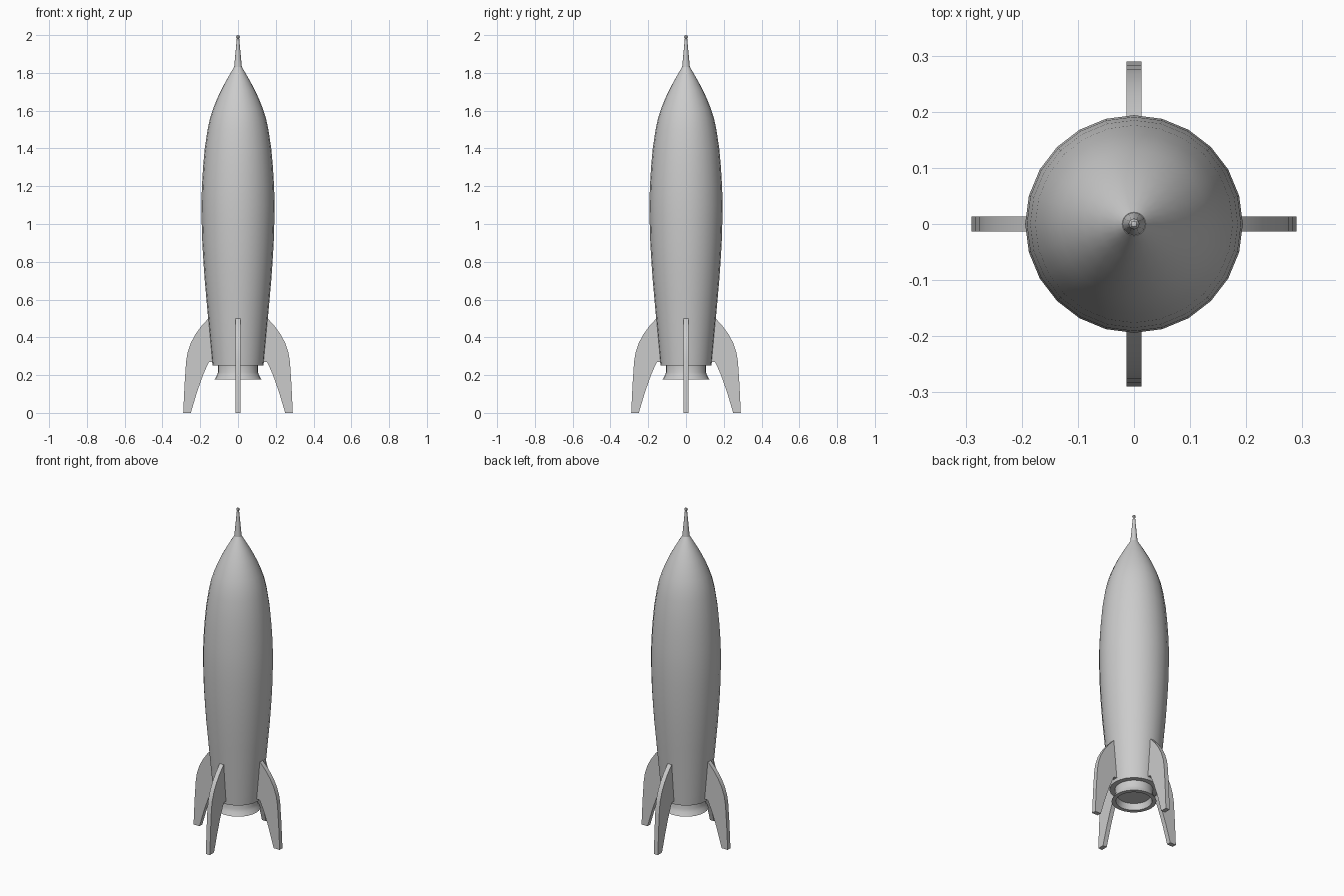
import bpy, bmesh
from math import pi, cos, sin, radians

if "Cube" in bpy.data.objects:
    bpy.data.objects.remove(bpy.data.objects["Cube"])


def finish(name, bm, smooth=True):
    bmesh.ops.recalc_face_normals(bm, faces=bm.faces)
    me = bpy.data.meshes.new(name)
    bm.to_mesh(me)
    bm.free()
    ob = bpy.data.objects.new(name, me)
    bpy.context.collection.objects.link(ob)
    if smooth:
        bpy.ops.object.select_all(action='DESELECT')
        ob.select_set(True)
        bpy.context.view_layer.objects.active = ob
        bpy.ops.object.shade_smooth_by_angle(angle=radians(30))
    return ob


def lathe(name, profile, sides):
    """Revolve (radius, z) points around z, closing both ends with caps."""
    bm = bmesh.new()
    rings = [[bm.verts.new((r * cos(2 * pi * i / sides), r * sin(2 * pi * i / sides), z))
              for i in range(sides)] for r, z in profile]
    for a, b in zip(rings, rings[1:]):
        for i in range(sides):
            j = (i + 1) % sides
            bm.faces.new((a[i], a[j], b[j], b[i]))
    bm.faces.new(rings[0])
    bm.faces.new(rings[-1])
    return finish(name, bm)


def fin(name, outline, half, angle):
    """Flat plate from an (outward, z) outline, turned around z."""
    bm = bmesh.new()
    c, s = round(cos(angle)), round(sin(angle))
    sides = [[bm.verts.new((r * c - t * s, r * s + t * c, z)) for r, z in outline]
             for t in (-half, half)]
    n = len(outline)
    for i in range(n):
        j = (i + 1) % n
        bm.faces.new((sides[0][i], sides[0][j], sides[1][j], sides[1][i]))
    for side in sides:
        bm.faces.new(side)
    return finish(name, bm)


# Hull
lathe("hull", [(0.135, 0.25), (0.149, 0.4), (0.158, 0.5), (0.167, 0.6), (0.176, 0.7),
               (0.183, 0.8), (0.189, 0.9), (0.192, 1.0), (0.194, 1.1), (0.191, 1.2),
               (0.185, 1.3), (0.176, 1.4), (0.161, 1.5), (0.148, 1.56), (0.132, 1.61),
               (0.112, 1.66), (0.089, 1.71), (0.062, 1.76), (0.036, 1.805), (0.021, 1.83)], 24)

# Antenna spike and tip ball
lathe("antenna", [(0.021, 1.825), (0.006, 1.985)], 12)
bm = bmesh.new()
bmesh.ops.create_uvsphere(bm, u_segments=8, v_segments=6, radius=0.01)
bmesh.ops.translate(bm, verts=bm.verts, vec=(0, 0, 1.99))
finish("antenna_tip", bm)

# Hollow engine nozzle
lathe("nozzle", [(0.106, 0.255), (0.106, 0.215), (0.112, 0.198), (0.124, 0.177),
                 (0.100, 0.177), (0.092, 0.215)], 24)

# Four swept fins that carry the rocket
outline = [(0.12, 0.27), (0.155, 0.268), (0.17, 0.235), (0.187, 0.195), (0.217, 0.11),
           (0.25, 0.0), (0.29, 0.0), (0.283, 0.15), (0.275, 0.27), (0.267, 0.32),
           (0.25, 0.37), (0.226, 0.415), (0.196, 0.457), (0.157, 0.5), (0.12, 0.5)]
for k, side in enumerate(("right", "back", "left", "front")):
    fin(side + "_fin", outline, 0.0135, k * pi / 2)
